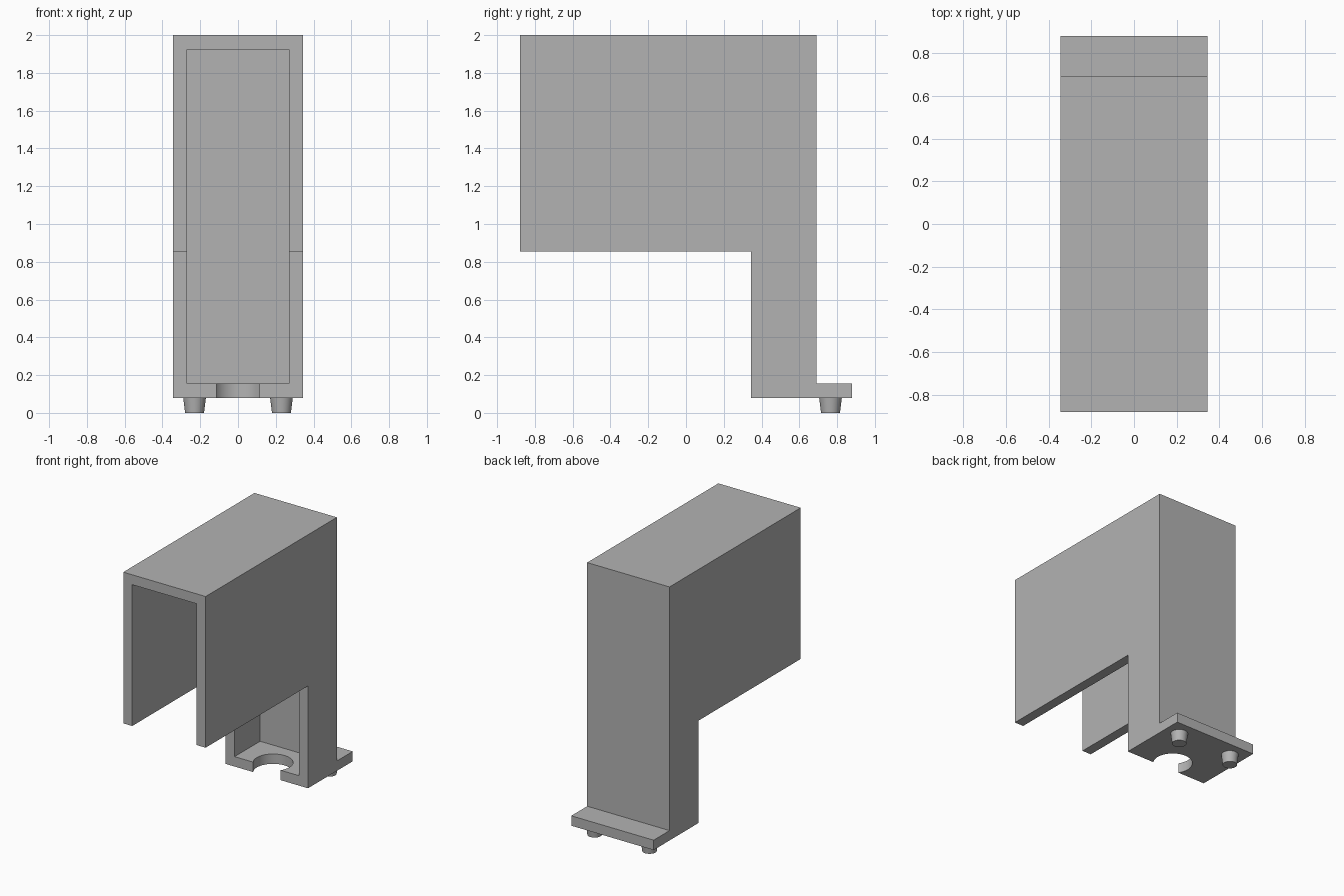
import bpy, bmesh, math

cube = bpy.data.objects.get("Cube")
if cube:
    bpy.data.objects.remove(cube, do_unlink=True)

WIDTH, WALL = 0.345, 0.075      # half width, wall thickness
FLOOR, LIP = 0.08, 0.155        # underside and top of base plate
FRONT, COLUMN, BACK, REAR = -0.88, 0.345, 0.69, 0.88
TOP, ARM = 2.0, 0.855

grey = bpy.data.materials.new("plain grey")
grey.use_nodes = True
colour = (0.45, 0.45, 0.45, 1)
grey.diffuse_color = colour
grey.node_tree.nodes["Principled BSDF"].inputs["Base Color"].default_value = colour


def extrude_side(name, profile, half):
    """Extrude a (y, z) side profile across x."""
    bm = bmesh.new()
    face = bm.faces.new([bm.verts.new((-half, y, z)) for y, z in profile])
    new = bmesh.ops.extrude_face_region(bm, geom=[face])["geom"]
    verts = [v for v in new if isinstance(v, bmesh.types.BMVert)]
    bmesh.ops.translate(bm, verts=verts, vec=(2 * half, 0, 0))
    bmesh.ops.recalc_face_normals(bm, faces=bm.faces)
    mesh = bpy.data.meshes.new(name)
    bm.to_mesh(mesh)
    bm.free()
    mesh.materials.append(grey)
    obj = bpy.data.objects.new(name, mesh)
    bpy.context.collection.objects.link(obj)
    return obj


def cone(name, r_low, r_high, low, high, x, y):
    bpy.ops.mesh.primitive_cone_add(vertices=48, radius1=r_low, radius2=r_high,
                                    depth=high - low, location=(x, y, (low + high) / 2))
    obj = bpy.context.object
    obj.name = name
    obj.data.materials.append(grey)
    return obj


def select(obj):
    bpy.ops.object.select_all(action="DESELECT")
    obj.select_set(True)
    bpy.context.view_layer.objects.active = obj


def cut(target, cutter):
    cutter.hide_render = True
    mod = target.modifiers.new("cut", "BOOLEAN")
    mod.operation, mod.solver, mod.object = "DIFFERENCE", "EXACT", cutter
    select(target)
    bpy.ops.object.modifier_apply(modifier=mod.name)
    bpy.data.objects.remove(cutter, do_unlink=True)


# Hood, column and rear flange in one side profile
housing = extrude_side("housing", [
    (FRONT, TOP), (FRONT, ARM), (COLUMN, ARM), (COLUMN, FLOOR),
    (REAR, FLOOR), (REAR, LIP), (BACK, LIP), (BACK, TOP)], WIDTH)

# Hollow interior, open at the front and under the hood
inner_back = BACK - 0.04
cut(housing, extrude_side("cavity_cutter", [
    (FRONT - 0.1, TOP - WALL), (FRONT - 0.1, LIP),
    (inner_back, LIP), (inner_back, TOP - WALL)], WIDTH - WALL))

# Round notch in the base plate
cut(housing, cone("notch_cutter", 0.137, 0.137, FLOOR - 0.1, LIP + 0.1, 0, COLUMN + 0.075))
select(housing)
bpy.ops.object.shade_smooth_by_angle(angle=math.radians(30))

# Tapered pegs under the flange
for side, x in (("left", 0.23), ("right", -0.23)):
    peg = cone(side + "_peg", 0.05, 0.06, 0, FLOOR, x, 0.765)
    select(peg)
    bpy.ops.object.shade_smooth_by_angle(angle=math.radians(30))
